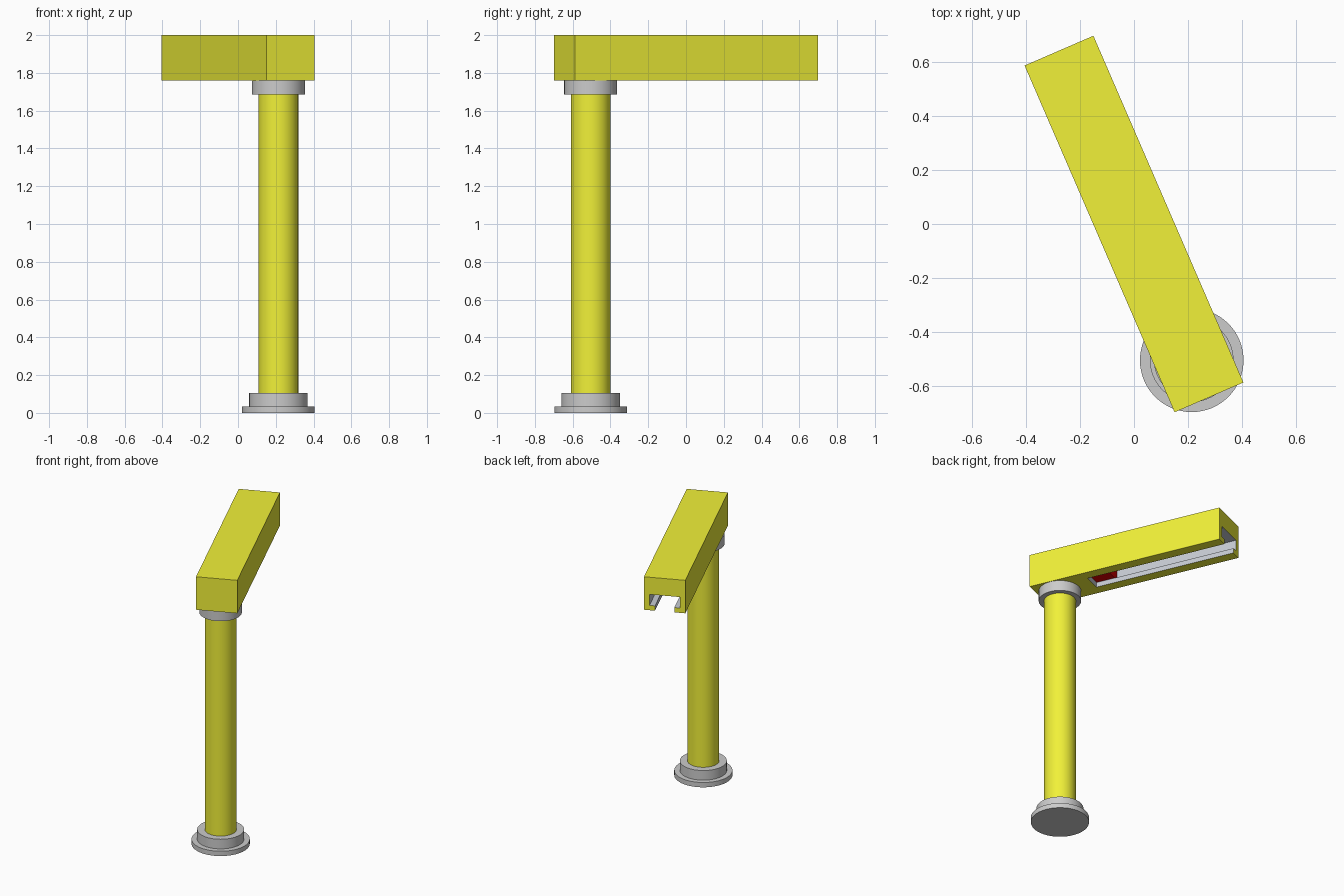
import bpy, bmesh, math

if "Cube" in bpy.data.objects:
    bpy.data.objects.remove(bpy.data.objects["Cube"])

ANGLE = math.radians(23.4)      # beam heading about z
HALF_W, HALF_L = 0.139, 0.70    # beam half width and half length
Z0, Z1 = 1.76, 2.0              # beam bottom and top
POST = (0.214, -0.505)


def material(name, rgb):
    m = bpy.data.materials.new(name)
    m.diffuse_color = (*rgb, 1)
    m.use_nodes = True
    m.node_tree.nodes["Principled BSDF"].inputs["Base Color"].default_value = m.diffuse_color
    return m


yellow = material("yellow_paint", (0.88, 0.88, 0.04))
red = material("red_stop", (0.75, 0.0, 0.0))
grey = material("rail_grey", (0.57, 0.60, 0.65))


def extrude_profile(name, pts, y0, y1, mat):
    """Extrude an x/z profile along the beam's own y axis."""
    bm = bmesh.new()
    face = bm.faces.new([bm.verts.new((x, y0, z)) for x, z in pts])
    res = bmesh.ops.extrude_face_region(bm, geom=[face])
    verts = [v for v in res["geom"] if isinstance(v, bmesh.types.BMVert)]
    bmesh.ops.translate(bm, vec=(0, y1 - y0, 0), verts=verts)
    bmesh.ops.recalc_face_normals(bm, faces=bm.faces)
    me = bpy.data.meshes.new(name)
    bm.to_mesh(me)
    bm.free()
    me.materials.append(mat)
    ob = bpy.data.objects.new(name, me)
    bpy.context.collection.objects.link(ob)
    ob.rotation_euler.z = ANGLE
    return ob


def rect(w, z0, z1):
    return [(-w, z0), (w, z0), (w, z1), (-w, z1)]


def cylinder(name, r, z0, z1, mat=None):
    bpy.ops.mesh.primitive_cylinder_add(vertices=64, radius=r, depth=z1 - z0,
                                        location=(*POST, (z0 + z1) / 2))
    ob = bpy.context.object
    ob.name = name
    bpy.ops.object.shade_smooth_by_angle()
    if mat:
        ob.data.materials.append(mat)


# Post with floor flange and collars
cylinder("floor_flange", 0.192, 0, 0.035)
cylinder("base_collar", 0.155, 0.035, 0.105)
cylinder("post", 0.105, 0.105, 1.685, yellow)
cylinder("top_collar", 0.14, 1.685, Z0)

# Beam with a slotted rail channel, open at the far end
beam = extrude_profile("beam", rect(HALF_W, Z0, Z1), -HALF_L, HALF_L, yellow)
s, c, lip, top = 0.065, 0.102, 1.795, 1.875
channel = [(-s, Z0 - 0.1), (s, Z0 - 0.1), (s, lip), (c, lip),
           (c, top), (-c, top), (-c, lip), (-s, lip)]
cutter = extrude_profile("channel_cutter", channel, -0.31, HALF_L + 0.1, grey)
cutter.hide_render = True
mod = beam.modifiers.new("channel", "BOOLEAN")
mod.operation = "DIFFERENCE"
mod.solver = "EXACT"
mod.object = cutter
bpy.context.view_layer.objects.active = beam
bpy.ops.object.modifier_apply(modifier=mod.name)
bpy.data.objects.remove(cutter)

# Grey lining on the faces inside the channel
beam.data.materials.clear()
beam.data.materials.append(yellow)
beam.data.materials.append(grey)
for p in beam.data.polygons:
    x, y, z = p.center
    inside = (abs(x) < HALF_W - 0.001 and abs(y) < HALF_L - 0.001
              and Z0 + 0.001 < z < Z1 - 0.001)
    p.material_index = 1 if inside else 0

# Red stop block at the closed end of the channel
extrude_profile("rail_stop", rect(c - 0.002, lip + 0.002, top - 0.002),
                -0.308, -0.175, red)
